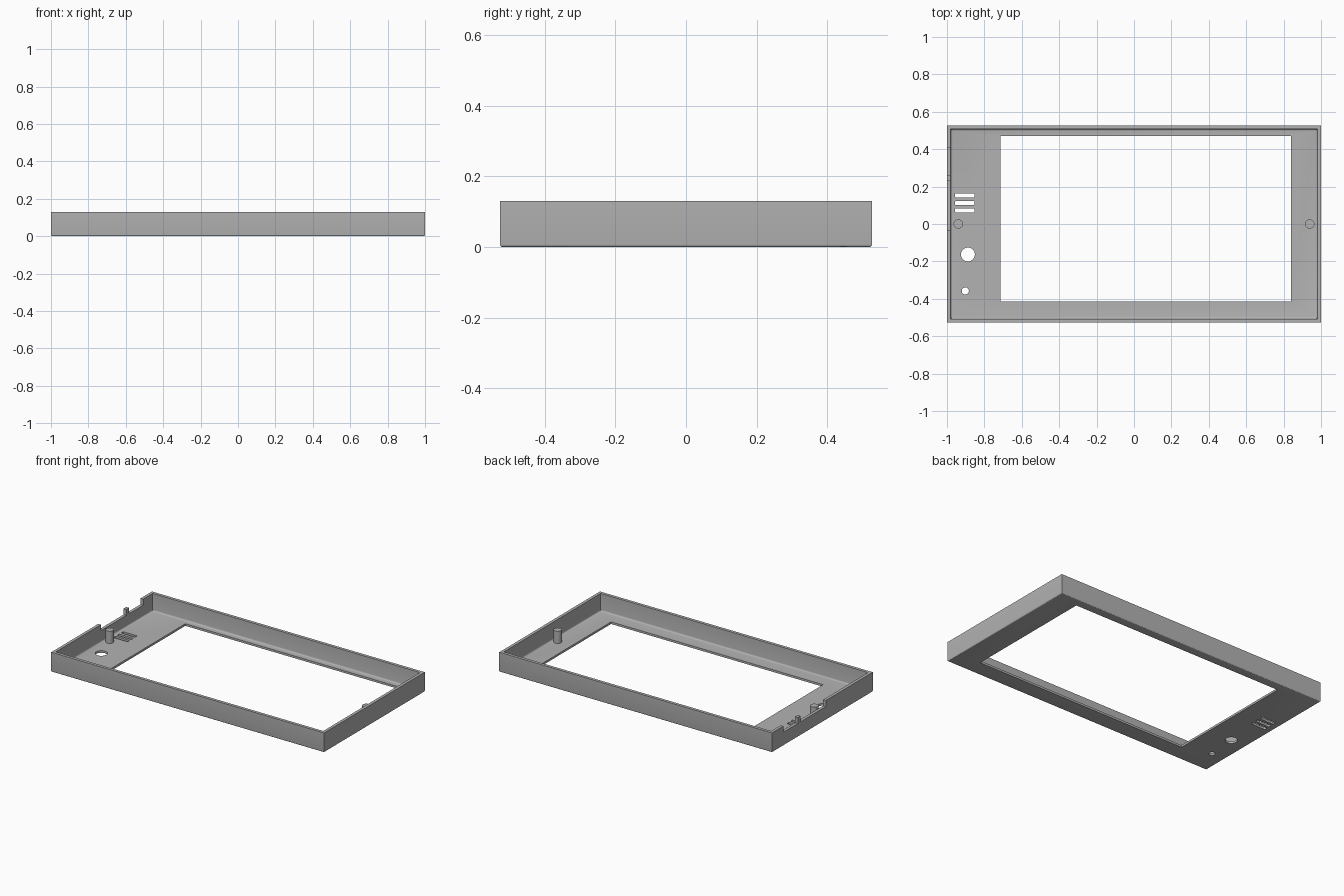
import bpy, bmesh
from mathutils import Matrix

if "Cube" in bpy.data.objects:
    bpy.data.objects.remove(bpy.data.objects["Cube"], do_unlink=True)

HX, HY, TOP = 1.0, 0.527, 0.13      # outer half sizes and height
WALL, FLOOR = 0.02, 0.014

grey = bpy.data.materials.new("plain grey")
grey.use_nodes = True
grey.diffuse_color = (0.45, 0.45, 0.45, 1)
grey.node_tree.nodes["Principled BSDF"].inputs["Base Color"].default_value = (0.45, 0.45, 0.45, 1)


def finish(name, bm):
    mesh = bpy.data.meshes.new(name)
    bm.to_mesh(mesh)
    bm.free()
    mesh.materials.append(grey)
    obj = bpy.data.objects.new(name, mesh)
    bpy.context.collection.objects.link(obj)
    return obj


def box(name, x0, x1, y0, y1, z0, z1, base_round=0, side_round=0):
    """Box between limits, with optional rounded bottom or vertical edges."""
    bm = bmesh.new()
    bmesh.ops.create_cube(bm, size=1)
    for v in bm.verts:
        v.co = (x1 if v.co.x > 0 else x0, y1 if v.co.y > 0 else y0, z1 if v.co.z > 0 else z0)
    if base_round:
        edges = [e for e in bm.edges if all(v.co.z == e.verts[0].co.z < (z0 + z1) / 2 for v in e.verts)]
        bmesh.ops.bevel(bm, geom=edges, offset=base_round, segments=4, profile=0.5, affect='EDGES')
    if side_round:
        edges = [e for e in bm.edges if e.verts[0].co.z != e.verts[1].co.z]
        bmesh.ops.bevel(bm, geom=edges, offset=side_round, segments=3, profile=0.5, affect='EDGES')
    return finish(name, bm)


def cylinder(name, x, y, z0, z1, radius):
    bm = bmesh.new()
    bmesh.ops.create_cone(bm, cap_ends=True, segments=32, radius1=radius, radius2=radius,
                          depth=z1 - z0, matrix=Matrix.Translation((x, y, (z0 + z1) / 2)))
    return finish(name, bm)


def smooth(obj):
    bpy.ops.object.select_all(action='DESELECT')
    obj.select_set(True)
    bpy.context.view_layer.objects.active = obj
    bpy.ops.object.shade_smooth_by_angle()


# Shell with a rounded lower rim
shell = box("bezel_shell", -HX, HX, -HY, HY, 0, TOP, base_round=0.007)

# Cavity and screen opening
cutters = [
    box("cavity_cutter", -HX + WALL, HX - WALL, -HY + WALL, HY - WALL, FLOOR, 0.2, base_round=0.01),
    box("screen_cutter", -0.715, 0.84, -0.415, 0.47, -0.05, 0.06),
]

# Vent slots and round holes in the side panel
for y in (0.153, 0.112, 0.073):
    cutters.append(box("vent_cutter", -0.957, -0.853, y - 0.011, y + 0.011, -0.05, 0.06, side_round=0.005))
cutters.append(cylinder("large_hole_cutter", -0.888, -0.163, -0.05, 0.06, 0.037))
cutters.append(cylinder("small_hole_cutter", -0.902, -0.358, -0.05, 0.06, 0.019))

# Rim notches on either side of a small tab
for y0, y1 in ((-0.035, 0.23), (0.258, 0.408)):
    cutters.append(box("notch_cutter", -HX - 0.05, -HX + WALL + 0.02, y0, y1, 0.09, 0.2))

for cutter in cutters:
    mod = shell.modifiers.new(cutter.name, 'BOOLEAN')
    mod.operation, mod.solver, mod.object = 'DIFFERENCE', 'EXACT', cutter

# Bake the cuts and discard the cutters
bpy.context.view_layer.update()
cut = bpy.data.meshes.new_from_object(shell.evaluated_get(bpy.context.evaluated_depsgraph_get()))
shell.modifiers.clear()
shell.data = cut
for cutter in cutters:
    bpy.data.objects.remove(cutter, do_unlink=True)
smooth(shell)

# Locating pegs at both ends
for name, x in (("right_peg", -0.94), ("left_peg", 0.94)):
    smooth(cylinder(name, x, 0, FLOOR - 0.004, 0.095, 0.025))
